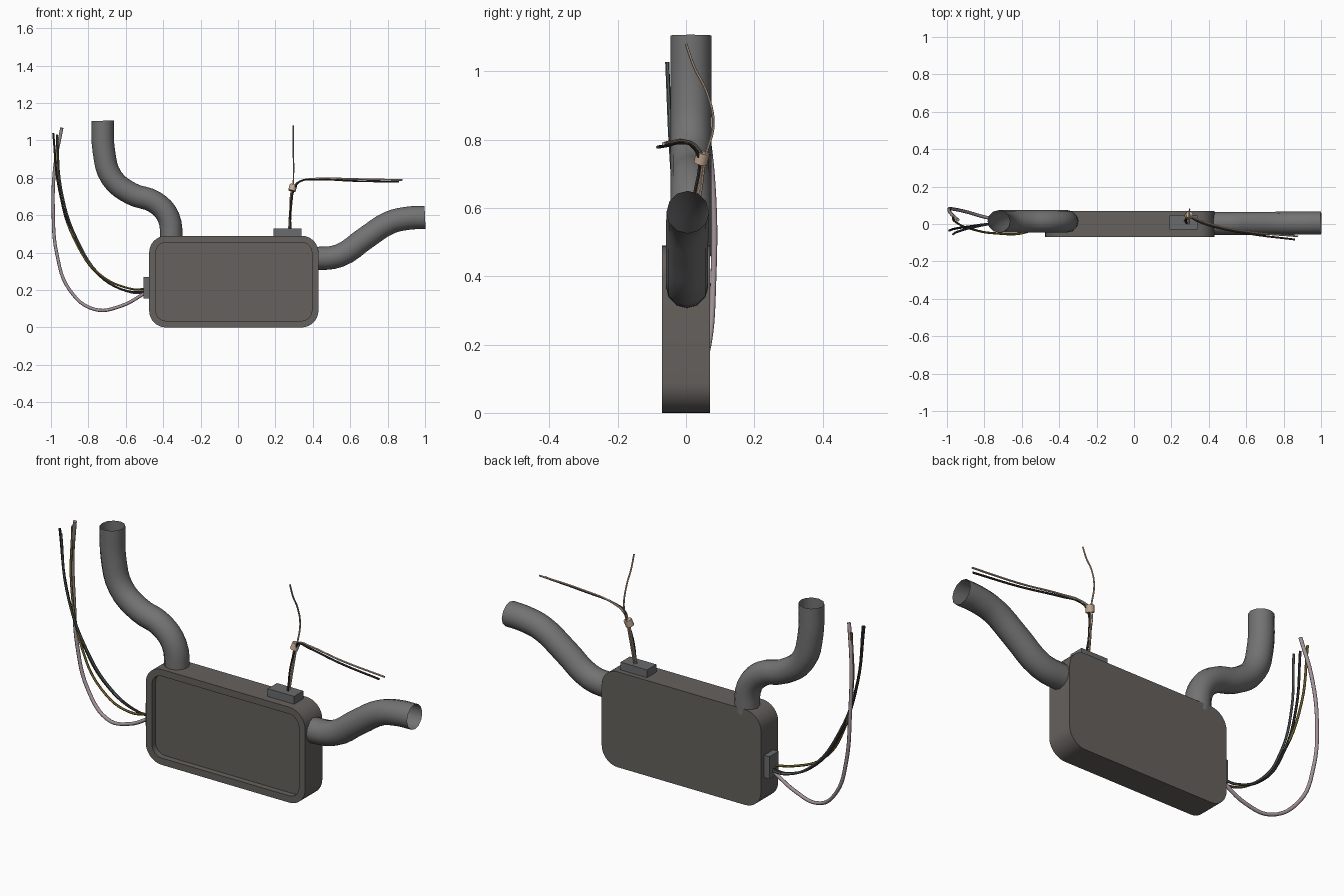
import bpy, bmesh, math
from mathutils import Vector

if "Cube" in bpy.data.objects:
    bpy.data.objects.remove(bpy.data.objects["Cube"])


def material(name, rgb):
    m = bpy.data.materials.new(name)
    m.diffuse_color = (*rgb, 1)
    m.use_nodes = True
    m.node_tree.nodes["Principled BSDF"].inputs["Base Color"].default_value = m.diffuse_color
    return m


CASE = material("warm_grey", (0.13, 0.12, 0.11))
HOSE = material("hose_grey", (0.17, 0.17, 0.17))
PLUG = material("plug_grey", (0.14, 0.145, 0.15))
MAUVE = material("mauve", (0.36, 0.29, 0.31))
OLIVE = material("olive", (0.25, 0.18, 0.04))
BLACK = material("black", (0.04, 0.035, 0.03))
SLATE = material("slate", (0.10, 0.12, 0.12))
TAN = material("tan", (0.55, 0.41, 0.31))


def add_object(name, mesh, mat, angle=35):
    mesh.materials.clear()
    mesh.materials.append(mat)
    mesh.shade_smooth()
    mesh.set_sharp_from_angle(angle=math.radians(angle))
    obj = bpy.data.objects.new(name, mesh)
    bpy.context.collection.objects.link(obj)
    return obj


def from_bmesh(name, bm, mat):
    bmesh.ops.recalc_face_normals(bm, faces=bm.faces)
    mesh = bpy.data.meshes.new(name)
    bm.to_mesh(mesh)
    bm.free()
    return add_object(name, mesh, mat)


def tube(name, points, radius, mat, sides_res=1, steps=6, caps=True):
    cu = bpy.data.curves.new(name, 'CURVE')
    cu.dimensions = '3D'
    cu.bevel_depth = radius
    cu.bevel_resolution = sides_res
    cu.resolution_u = steps
    cu.use_fill_caps = caps
    sp = cu.splines.new('BEZIER')
    sp.bezier_points.add(len(points) - 1)
    for bp, p in zip(sp.bezier_points, points):
        bp.co = p
        bp.handle_left_type = bp.handle_right_type = 'AUTO'
    tmp = bpy.data.objects.new(name + "_path", cu)
    bpy.context.collection.objects.link(tmp)
    dg = bpy.context.evaluated_depsgraph_get()
    mesh = bpy.data.meshes.new_from_object(tmp.evaluated_get(dg))
    bpy.data.objects.remove(tmp)
    return add_object(name, mesh, mat, 50)


def box(name, lo, hi, mat):
    lo, hi = Vector(lo), Vector(hi)
    bm = bmesh.new()
    bmesh.ops.create_cube(bm, size=1)
    bmesh.ops.scale(bm, vec=hi - lo, verts=bm.verts)
    bmesh.ops.translate(bm, vec=(lo + hi) / 2, verts=bm.verts)
    return from_bmesh(name, bm, mat)


# Case: rounded slab with a recessed front panel
x0, x1, z0, z1, r, n = -0.475, 0.43, 0.0, 0.49, 0.09, 8
bm = bmesh.new()
ring = []
for k, (cx, cz) in enumerate([(x1 - r, z1 - r), (x0 + r, z1 - r), (x0 + r, z0 + r), (x1 - r, z0 + r)]):
    for i in range(n + 1):
        a = math.pi / 2 * (k + i / n)
        ring.append(bm.verts.new((cx + r * math.cos(a), 0.07, cz + r * math.sin(a))))
back = bm.faces.new(ring)
ext = bmesh.ops.extrude_face_region(bm, geom=[back], use_keep_orig=True)["geom"]
bmesh.ops.translate(bm, vec=(0, -0.14, 0), verts=[g for g in ext if isinstance(g, bmesh.types.BMVert)])
bmesh.ops.recalc_face_normals(bm, faces=bm.faces)
front = min(bm.faces, key=lambda f: f.calc_center_median().y)
bmesh.ops.inset_region(bm, faces=[front], thickness=0.035, use_even_offset=True)
panel = bmesh.ops.extrude_face_region(bm, geom=[front])["geom"]
bmesh.ops.translate(bm, vec=(0, 0.03, 0), verts=[g for g in panel if isinstance(g, bmesh.types.BMVert)])
if front.is_valid:
    bmesh.ops.delete(bm, geom=[front], context='FACES_ONLY')
from_bmesh("case", bm, CASE)

# Hoses, open at the ends
tube("left_hose", [(-0.355, 0.014, 0.46), (-0.372, 0.014, 0.59), (-0.445, 0.014, 0.67), (-0.57, 0.014, 0.715),
                   (-0.675, 0.014, 0.80), (-0.717, 0.014, 0.94), (-0.723, 0.014, 1.105)],
     0.06, HOSE, 4, 4, False)
tube("right_hose", [(0.40, 0.003, 0.367), (0.54, 0.003, 0.383), (0.685, 0.003, 0.48), (0.81, 0.004, 0.56),
                    (0.91, 0.005, 0.584), (1.0, 0.005, 0.588)],
     0.062, HOSE, 4, 4, False)

# Plugs
box("top_plug", (0.19, -0.03, 0.48), (0.34, 0.045, 0.53), PLUG)
box("side_plug", (-0.505, -0.03, 0.155), (-0.46, 0.045, 0.27), PLUG)

# Side cables
tube("thick_cable", [(-0.49, 0.008, 0.187), (-0.63, 0.012, 0.113), (-0.765, 0.03, 0.096), (-0.90, 0.066, 0.20),
                     (-0.968, 0.08, 0.39), (-0.988, 0.08, 0.63), (-0.978, 0.055, 0.87), (-0.942, 0.022, 1.067)],
     0.009, MAUVE, 2)
tube("olive_cable", [(-0.49, 0.0, 0.205), (-0.58, -0.045, 0.208), (-0.74, -0.05, 0.285), (-0.875, -0.025, 0.47),
                     (-0.955, 0.012, 0.74), (-0.968, 0.04, 1.03)], 0.006, OLIVE)
tube("black_cable", [(-0.49, 0.01, 0.193), (-0.58, 0.01, 0.192), (-0.74, 0.004, 0.275), (-0.872, -0.012, 0.47),
                     (-0.957, -0.025, 0.74), (-0.988, -0.035, 1.04)], 0.006, BLACK)
tube("slate_cable", [(-0.49, 0.015, 0.187), (-0.57, 0.015, 0.187), (-0.72, 0.006, 0.265), (-0.86, -0.018, 0.47),
                     (-0.945, -0.042, 0.74), (-0.967, -0.055, 1.027)], 0.006, SLATE)

# Top wires, bundled by a tie
tube("upright_wire", [(0.278, 0.02, 0.52), (0.285, 0.042, 0.64), (0.295, 0.057, 0.75), (0.297, 0.08, 0.845),
                      (0.296, 0.06, 0.94), (0.295, 0.025, 1.01), (0.295, 0.0, 1.08)], 0.004, TAN)
for name, d, end, mat in [("tan_wire", 0.0, (0.878, -0.066, 0.788), TAN),
                          ("black_wire", -0.01, (0.86, -0.083, 0.778), BLACK)]:
    tube(name, [(0.272 - d, 0.012 + d, 0.52), (0.28, 0.035 + d, 0.64), (0.293 - d, 0.048 + d, 0.745),
                (0.33, 0.03 + d, 0.78), (0.41, 0.0 + d, 0.795 + d / 2), (0.62, -0.043 + d, 0.793 + d), end],
         0.005, mat)
tube("wire_tie", [(0.288, 0.042, 0.73), (0.297, 0.05, 0.762)], 0.02, TAN, 2, 1)
